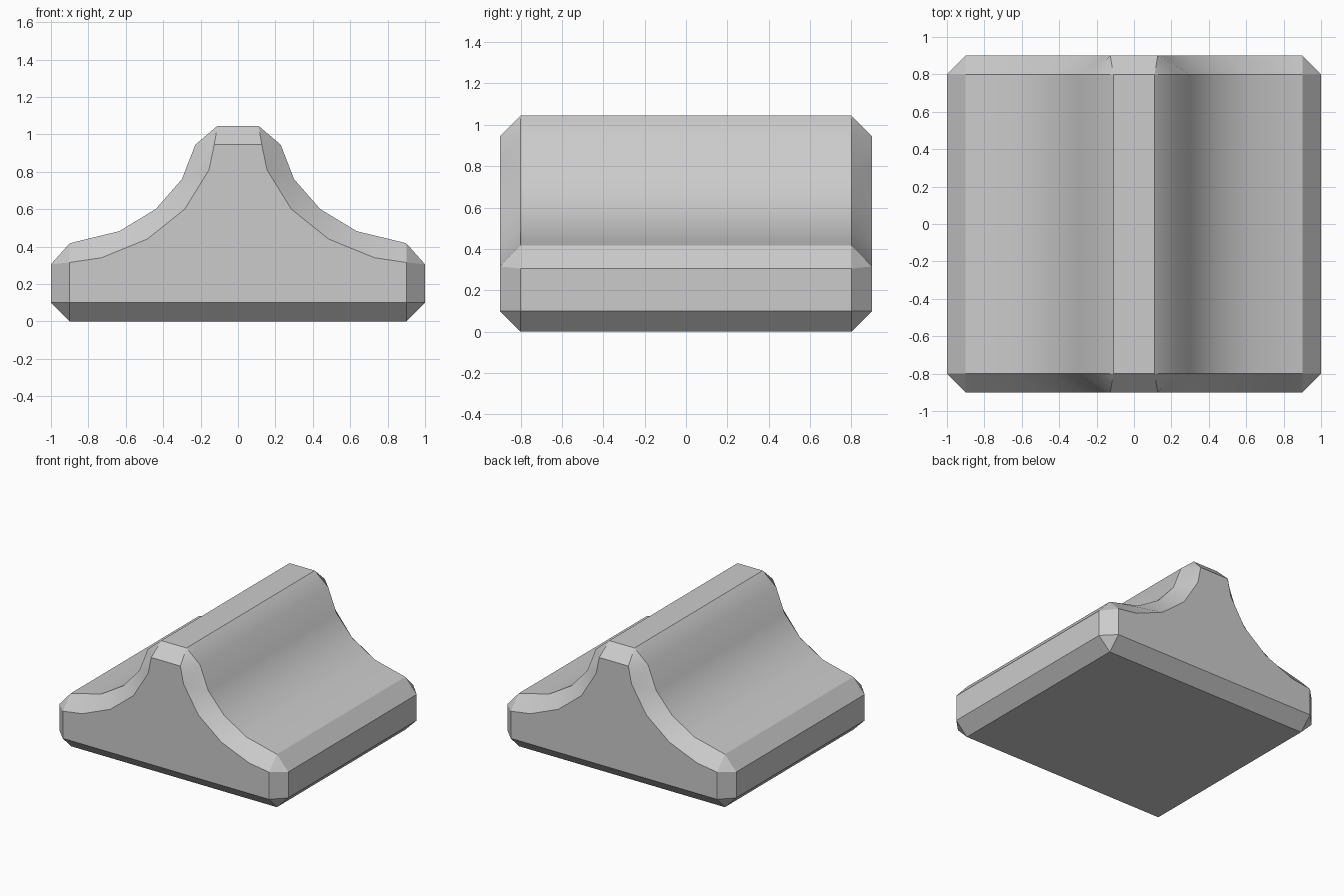
import bpy, bmesh, math

if "Cube" in bpy.data.objects:
    bpy.data.objects.remove(bpy.data.objects["Cube"])

# Right half of the section, bottom to top: (x, z) on the long body, (x, z) on the bevelled end face
half = [
    ((0.90, 0.00), (0.90, 0.10)),
    ((1.00, 0.10), (0.90, 0.10)),
    ((1.00, 0.305), (0.90, 0.315)),
    ((0.90, 0.417), (0.90, 0.315)),
    ((0.87, 0.425), (0.73, 0.34)),
    ((0.635, 0.482), (0.485, 0.44)),
    ((0.44, 0.60), (0.285, 0.60)),
    ((0.30, 0.76), (0.155, 0.81)),
    ((0.228, 0.945), (0.127, 0.945)),
    ((0.11, 1.045), (0.127, 0.945)),
]
mirrored = [((-a[0], a[1]), (-b[0], b[1])) for a, b in reversed(half)]
section = half + mirrored
n = len(section)

bm = bmesh.new()


def ring(index, y):
    return [bm.verts.new((p[index][0], y, p[index][1])) for p in section]


# End face, bevel, body, bevel, end face
rings = [ring(1, -0.9), ring(0, -0.8), ring(0, 0.8), ring(1, 0.9)]
for r, s in zip(rings, rings[1:]):
    for i in range(n):
        j = (i + 1) % n
        bm.faces.new((r[i], r[j], s[j], s[i]))
bm.faces.new(rings[0])
bm.faces.new(rings[-1])

# Merge the bevel corners that meet at one point
bmesh.ops.remove_doubles(bm, verts=bm.verts[:], dist=0.0005)
bmesh.ops.recalc_face_normals(bm, faces=bm.faces[:])

mesh = bpy.data.meshes.new("ridged_block")
bm.to_mesh(mesh)
bm.free()
block = bpy.data.objects.new("ridged_block", mesh)
bpy.context.collection.objects.link(block)

# Soft shading on the concave slopes, crisp bevels
bpy.context.view_layer.objects.active = block
block.select_set(True)
bpy.ops.object.shade_smooth_by_angle(angle=math.radians(30))
